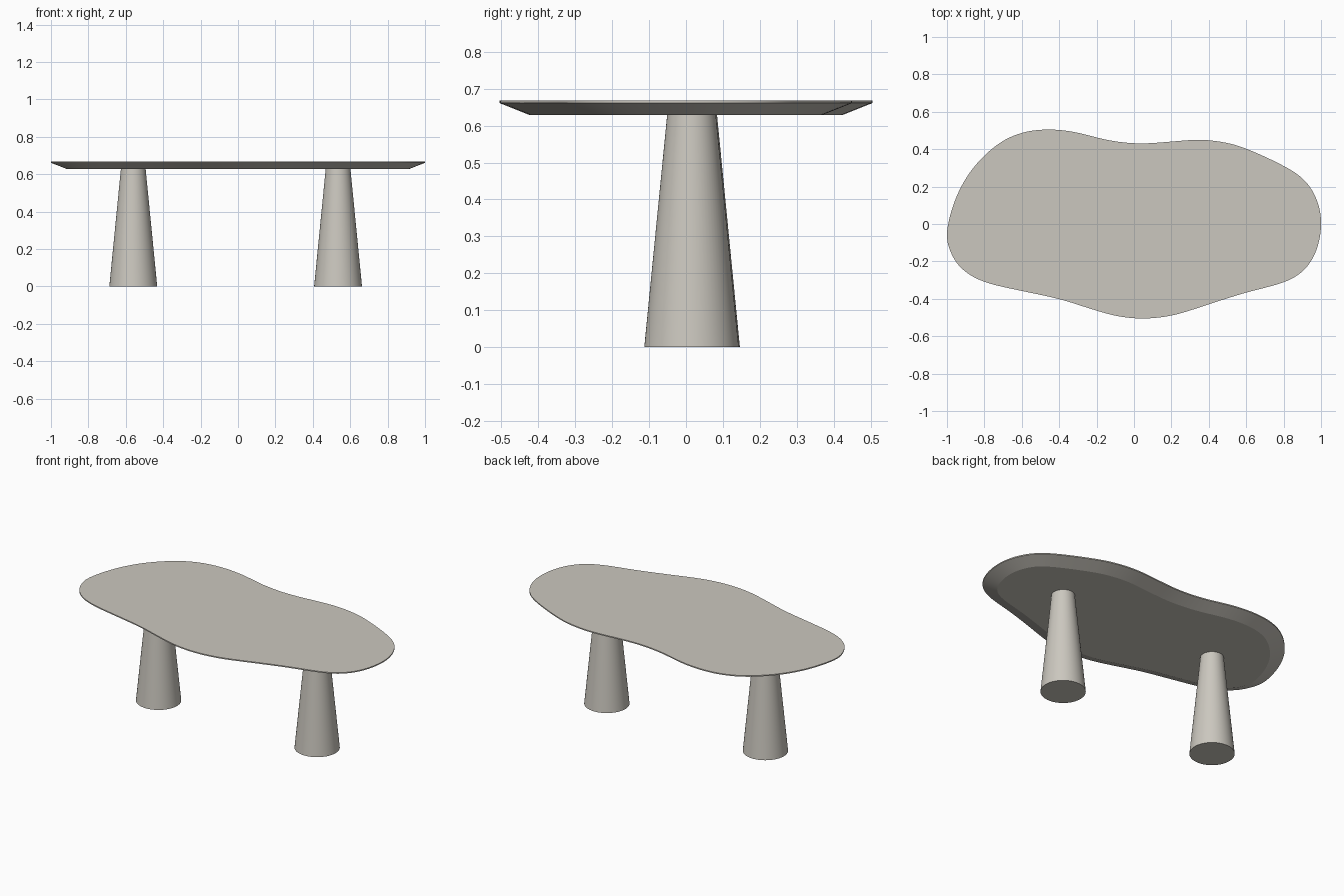
import bpy, bmesh, math
from mathutils import Vector

if "Cube" in bpy.data.objects:
    bpy.data.objects.remove(bpy.data.objects["Cube"])

mat = bpy.data.materials.new("warm_stone")
mat.diffuse_color = (0.60, 0.575, 0.52, 1)
mat.use_nodes = True
mat.node_tree.nodes["Principled BSDF"].inputs["Base Color"].default_value = mat.diffuse_color

# Freeform outline of the top, counter-clockwise
PTS = [(1.0, 0), (0.98, 0.125), (0.915, 0.235), (0.80, 0.315), (0.60, 0.407),
       (0.48, 0.441), (0.35, 0.455), (0.20, 0.445), (0.03, 0.434), (-0.14, 0.452),
       (-0.31, 0.495), (-0.46, 0.51), (-0.60, 0.492), (-0.73, 0.43), (-0.86, 0.305),
       (-0.95, 0.15), (-1.0, -0.03), (-0.982, -0.14), (-0.92, -0.235), (-0.80, -0.305),
       (-0.60, -0.352), (-0.40, -0.395), (-0.24, -0.445), (-0.09, -0.487), (0.06, -0.50),
       (0.22, -0.48), (0.40, -0.423), (0.60, -0.36), (0.80, -0.307), (0.91, -0.24),
       (0.975, -0.135)]


def smooth_loop(pts, steps):
    """Closed Catmull-Rom curve through the points."""
    p = [Vector(q) for q in pts]
    n, out = len(p), []
    for i in range(n):
        a, b, c, d = p[i - 1], p[i], p[(i + 1) % n], p[(i + 2) % n]
        for s in range(steps):
            t = s / steps
            out.append(0.5 * (2 * b + (c - a) * t + (2 * a - 5 * b + 4 * c - d) * t * t
                              + (3 * b - a - 3 * c + d) * t ** 3))
    # relax small wobbles
    for _ in range(4):
        out = [(out[i - 1] + 2 * out[i] + out[(i + 1) % len(out)]) / 4 for i in range(len(out))]
    lo = [min(v[k] for v in out) for k in (0, 1)]
    hi = [max(v[k] for v in out) for k in (0, 1)]
    size = (2.0, 1.01)
    return [Vector([((v[k] - lo[k]) / (hi[k] - lo[k]) - 0.5) * size[k] for k in (0, 1)])
            for v in out]


def inset(loop, dist):
    out = []
    for i, v in enumerate(loop):
        t = (loop[(i + 1) % len(loop)] - loop[i - 1]).normalized()
        out.append(v + Vector((-t.y, t.x)) * dist)
    return out


def loft(name, rings):
    """Skin stacked (loop, z) rings and cap both ends."""
    bm = bmesh.new()
    vr = [[bm.verts.new((v[0], v[1], z)) for v in loop] for loop, z in rings]
    n = len(vr[0])
    for a, b in zip(vr, vr[1:]):
        for i in range(n):
            bm.faces.new((a[i], a[(i + 1) % n], b[(i + 1) % n], b[i]))
    bm.faces.new(vr[0][::-1])
    bm.faces.new(vr[-1])
    me = bpy.data.meshes.new(name)
    bm.to_mesh(me)
    bm.free()
    me.materials.append(mat)
    ob = bpy.data.objects.new(name, me)
    bpy.context.collection.objects.link(ob)
    bpy.ops.object.select_all(action='DESELECT')
    ob.select_set(True)
    bpy.context.view_layer.objects.active = ob
    bpy.ops.object.shade_smooth_by_angle(angle=math.radians(15))


def circle(cx, cy, r, n=64):
    return [(cx + r * math.cos(2 * math.pi * i / n), cy + r * math.sin(2 * math.pi * i / n))
            for i in range(n)]


# Table top: thin rim with a wide undercut bevel
outline = smooth_loop(PTS, 6)
loft("table_top", [(inset(outline, 0.083), 0.628), (outline, 0.661), (outline, 0.668)])

# Tapered legs
for name, x, y in (("left_leg", -0.56, 0.018), ("right_leg", 0.535, 0.015)):
    loft(name, [(circle(x, y, 0.128), 0), (circle(x, y, 0.066), 0.629)])
